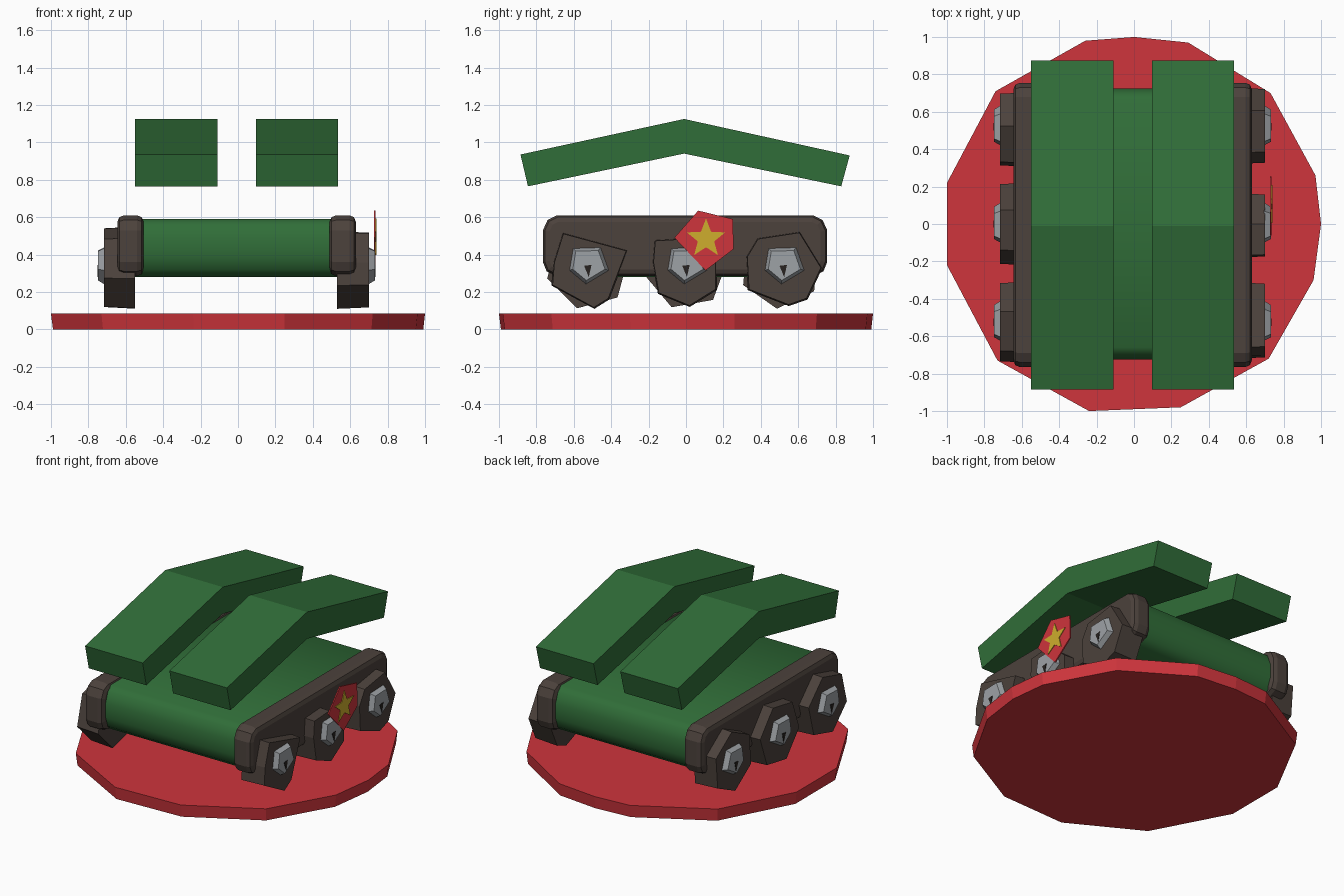
import bpy, bmesh, math
from mathutils import Vector

if "Cube" in bpy.data.objects:
    bpy.data.objects.remove(bpy.data.objects["Cube"])


def material(name, r, g, b):
    m = bpy.data.materials.new(name)
    m.use_nodes = True
    m.diffuse_color = (r, g, b, 1)
    bsdf = m.node_tree.nodes["Principled BSDF"]
    bsdf.inputs["Base Color"].default_value = (r, g, b, 1)
    bsdf.inputs["Roughness"].default_value = 0.9
    return m


RED = material("red", 0.62, 0.035, 0.045)
GREEN = material("green", 0.03, 0.155, 0.04)
BROWN = material("dark brown", 0.072, 0.054, 0.045)
GREY = material("light grey", 0.34, 0.36, 0.38)
BLACK = material("near black", 0.02, 0.016, 0.014)
GOLD = material("gold", 0.62, 0.42, 0.026)


def prism(name, pts, lo, hi, mat, axis="x", lo_scale=1.0, hi_scale=1.0, bevel=0):
    """Extrude a flat outline along x (outline in y, z) or z (outline in x, y)."""
    bm = bmesh.new()
    centre = sum((Vector(p) for p in pts), Vector((0, 0))) / len(pts)
    rings = []
    for level, scale in ((lo, lo_scale), (hi, hi_scale)):
        ring = []
        for p in pts:
            a, b = centre + (Vector(p) - centre) * scale
            ring.append(bm.verts.new((level, a, b) if axis == "x" else (a, b, level)))
        rings.append(ring)
        bm.faces.new(ring)
    n = len(pts)
    for i in range(n):
        j = (i + 1) % n
        bm.faces.new((rings[0][i], rings[0][j], rings[1][j], rings[1][i]))
    bmesh.ops.recalc_face_normals(bm, faces=bm.faces)
    mesh = bpy.data.meshes.new(name)
    bm.to_mesh(mesh)
    bm.free()
    mesh.materials.append(mat)
    obj = bpy.data.objects.new(name, mesh)
    bpy.context.collection.objects.link(obj)
    if bevel:
        mod = obj.modifiers.new("rounded edge", "BEVEL")
        mod.width = bevel
        mod.segments = 2
        mod.limit_method = "ANGLE"
        mod.angle_limit = math.radians(60)
    return obj


def ngon(cy, cz, radius, sides, turn):
    return [(cy + radius * math.cos(math.radians(turn) + math.tau * i / sides),
             cz + radius * math.sin(math.radians(turn) + math.tau * i / sides))
            for i in range(sides)]


# Base: uneven faceted disc
rim = [(0, 1), (0.29, 0.97), (0.73, 0.7), (0.97, 0.26), (1, 0), (0.96, -0.3),
       (0.72, -0.72), (0.25, -0.98), (-0.24, -1), (-0.73, -0.73), (-1, -0.22),
       (-1, 0.22), (-0.74, 0.71), (-0.26, 0.98)]
prism("base_disc", rim, 0, 0.085, RED, axis="z", lo_scale=0.99)

# Hull: slab with rounded front and back
end = [(0.66, 0.59), (0.70, 0.56), (0.725, 0.49), (0.725, 0.39), (0.70, 0.32), (0.65, 0.28)]
hull = prism("hull", end + [(-y, z) for y, z in reversed(end)], -0.57, 0.57, GREEN)

# Track guards: rounded slabs along both sides
guard_end = [(0.68, 0.61), (0.73, 0.585), (0.755, 0.53), (0.755, 0.36), (0.735, 0.31), (0.68, 0.285)]
guard = guard_end + [(-y - 0.01, z) for y, z in reversed(guard_end)]
prism("left_track_guard", guard, 0.49, 0.63, BROWN, bevel=0.035)
prism("right_track_guard", guard, -0.645, -0.505, BROWN, bevel=0.035)

# Wheels: uneven blocks, one outline each on the left side
left_wheels = {
    "front": [(-0.66, 0.52), (-0.31, 0.425), (-0.41, 0.16), (-0.49, 0.11), (-0.72, 0.235), (-0.71, 0.36)],
    "middle": [(-0.17, 0.48), (0, 0.49), (0.165, 0.36), (0.165, 0.21), (0.02, 0.12), (-0.15, 0.19), (-0.18, 0.36)],
    "back": [(0.38, 0.49), (0.61, 0.525), (0.73, 0.33), (0.65, 0.16), (0.55, 0.125), (0.33, 0.21), (0.32, 0.39)],
}
right_wheels = {
    "front": ngon(-0.525, 0.33, 0.225, 6, 15),
    "middle": ngon(0, 0.33, 0.225, 6, 10),
    "back": ngon(0.505, 0.33, 0.22, 6, 25),
}
hub_outline = [(-0.08, 0.09), (0.07, 0.095), (0.115, -0.03), (-0.01, -0.105), (-0.1, -0.03)]
slit_outline = [(-0.02, -0.005), (0.02, 0), (0.005, -0.065)]


def wheel(name, outline, sign, inner, outer, cy):
    prism(name + "_wheel", outline, sign * inner, sign * outer, BROWN, hi_scale=0.96)
    hub = [(cy + a, 0.345 + b) for a, b in hub_outline]
    prism(name + "_hub", hub, sign * (outer - 0.005), sign * (outer + 0.032), GREY, hi_scale=0.8)
    slit = [(cy + a, 0.345 + b) for a, b in slit_outline]
    prism(name + "_hub_slit", slit, sign * (outer + 0.03), sign * (outer + 0.035), BLACK)


for place, cy in (("front", -0.525), ("middle", 0), ("back", 0.52)):
    wheel("left_" + place, left_wheels[place], 1, 0.53, 0.70, cy)
    wheel("right_" + place, right_wheels[place], -1, 0.55, 0.717, cy)

# Badge: pentagon plate with a raised star on the left side
plate = [(0.065, 0.635), (0.25, 0.59), (0.255, 0.43), (0.105, 0.315), (-0.062, 0.49)]
prism("badge_plate", plate, 0.728, 0.736, RED)
star = []
for i in range(10):
    radius = 0.108 if i % 2 == 0 else 0.046
    angle = math.radians(90 + 36 * i)
    star.append((0.107 + radius * math.cos(angle), 0.485 + radius * math.sin(angle)))
prism("badge_star", star, 0.735, 0.741, GOLD)

# Roof panels: two bent slabs floating above the hull
bent = [(-0.885, 0.935), (-0.01, 1.125), (0.875, 0.93), (0.83, 0.765), (-0.01, 0.94), (-0.845, 0.765)]
prism("right_roof_panel", bent, -0.55, -0.11, GREEN)
prism("left_roof_panel", bent, 0.095, 0.535, GREEN)

# Smooth the rounded hull ends
bpy.ops.object.select_all(action="DESELECT")
hull.select_set(True)
bpy.context.view_layer.objects.active = hull
bpy.ops.object.shade_smooth_by_angle(angle=math.radians(40))
